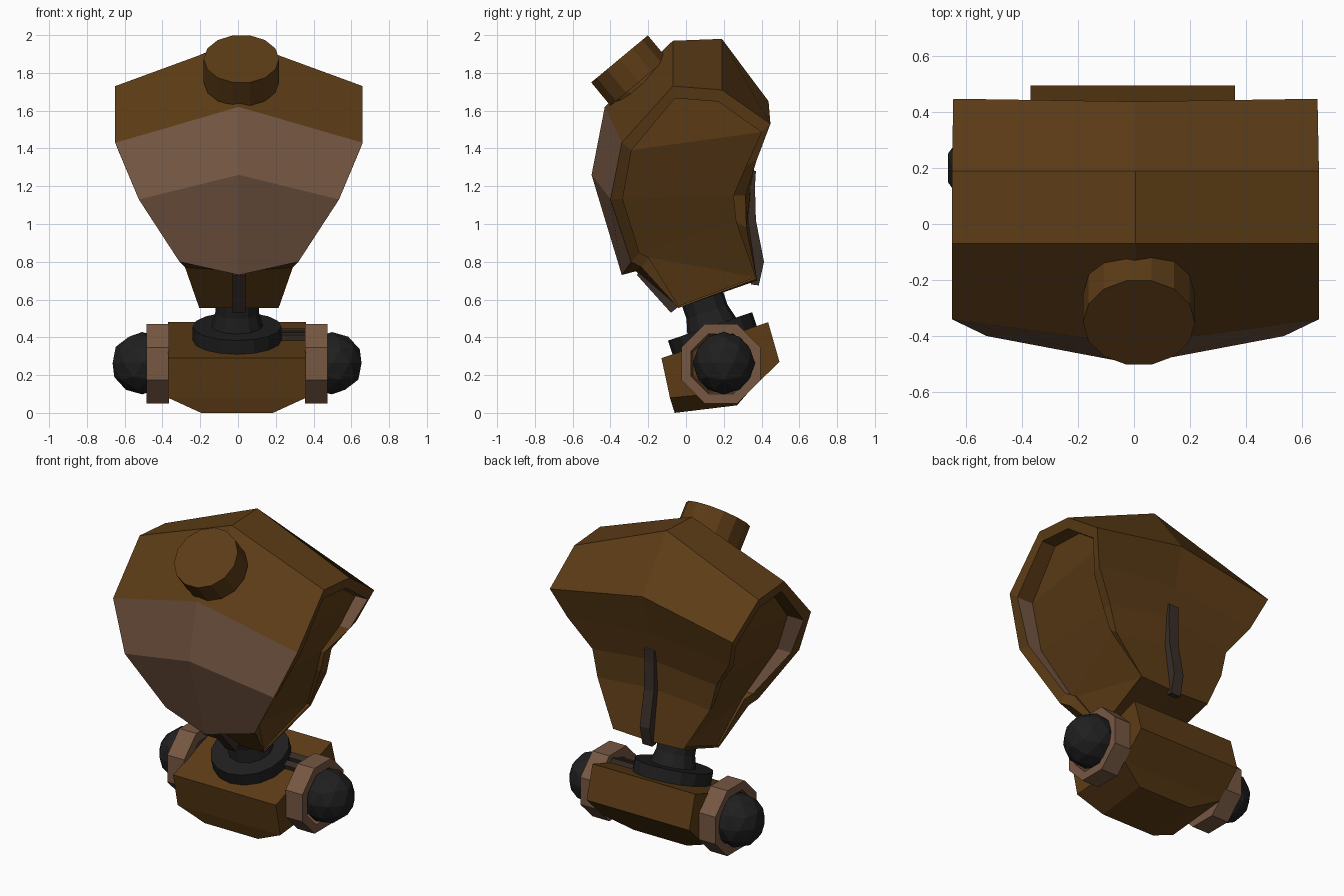
import bpy, bmesh, math
from mathutils import Vector

if "Cube" in bpy.data.objects:
    bpy.data.objects.remove(bpy.data.objects["Cube"])


def material(name, rgb):
    m = bpy.data.materials.new(name)
    m.diffuse_color = (*rgb, 1)
    m.use_nodes = True
    m.node_tree.nodes["Principled BSDF"].inputs["Base Color"].default_value = m.diffuse_color
    return m


BROWN = material("brown", (0.108, 0.045, 0.008))
TAN = material("tan", (0.18, 0.096, 0.055))
DARK = material("dark", (0.014, 0.014, 0.014))
UMBER = material("umber", (0.04, 0.027, 0.021))
CX = .005  # the chest sits slightly to the right of the pelvis


def make(name, verts, faces, mats, indices=None):
    me = bpy.data.meshes.new(name)
    me.from_pydata(verts, [], faces)
    for m in mats:
        me.materials.append(m)
    if indices:
        me.polygons.foreach_set("material_index", indices)
    bm = bmesh.new()
    bm.from_mesh(me)
    bmesh.ops.recalc_face_normals(bm, faces=bm.faces)
    bm.to_mesh(me)
    bm.free()
    ob = bpy.data.objects.new(name, me)
    bpy.context.collection.objects.link(ob)
    return ob


def lathe(name, profile, sides, center, axis, mat, turn=0.0):
    """Spin (radius, height) points round an axis; closed profiles make rings."""
    n = len(profile)
    q = Vector((0, 0, 1)).rotation_difference(Vector(axis))
    verts = []
    for i in range(sides):
        a = 2 * math.pi * i / sides + turn
        verts += [Vector(center) + q @ Vector((r * math.cos(a), r * math.sin(a), h)) for r, h in profile]
    faces = [(i * n + j, i * n + j + 1, (i + 1) % sides * n + j + 1, (i + 1) % sides * n + j)
             for i in range(sides) for j in range(n - 1)]
    if profile[0] != profile[-1]:
        faces += [tuple(i * n for i in range(sides)), tuple(i * n + n - 1 for i in range(sides))]
    return make(name, verts, faces, [mat])


def prism(name, outline, x0, x1, mat):
    """Extrude a (y, z) outline along x."""
    n = len(outline)
    verts = [(x, y, z) for x in (x0, x1) for y, z in outline]
    faces = [tuple(range(n)), tuple(range(n, 2 * n))]
    faces += [(i, (i + 1) % n, n + (i + 1) % n, n + i) for i in range(n)]
    return make(name, verts, faces, [mat])


# chest: middle profile (y, z), side rim (x, y, z), recess depth
LOOP = [
    ((-.43, 1.62), (.655, -.34, 1.43), .13),
    ((-.07, 1.97), (.655, -.07, 1.73), .11),
    ((.19, 1.98), (.655, .19, 1.71), .10),
    ((.437, 1.65), (.65, .447, 1.53), .10),
    ((.38, 1.40), (.575, .375, 1.34), .08),
    ((.345, 1.21), (.44, .315, 1.15), .03),
    ((.33, 1.02), (.40, .32, .98), .03),
    ((.375, .70), (.25, .375, .71), .02),
    ((-.04, .555), (.21, -.04, .555), .01),
    ((-.265, .75), (.285, -.235, .77), .02),
    ((-.34, .73), (.315, -.29, .80), .05),
    ((-.50, 1.26), (.53, -.40, 1.13), .11),
]
n = len(LOOP)
verts, faces, idx = [(CX, *c) for c, s, d in LOOP], [], []
for sgn in (1, -1):
    base = len(verts)
    outer, inner, deep = [], [], []
    for c, (x, y, z), d in LOOP:
        to = Vector((.03 - y, 1.15 - z)).normalized() * (.012 if z < .74 else .065)
        yy, zz = y + to.x, z + to.y
        outer.append((sgn * x + CX, y, z))
        inner.append((sgn * (x - d * .12) + CX, yy, zz))
        deep.append((sgn * (x - d) + CX, yy, zz))
    verts += outer + inner + deep
    o, i2, dp = base, base + n, base + 2 * n
    for i in range(n):
        j = (i + 1) % n
        faces += [(i, j, o + j, o + i), (o + i, o + j, i2 + j, i2 + i), (i2 + i, i2 + j, dp + j, dp + i)]
        idx += [1 if i in (10, 11) else 0, 0, 1 if i in (2, 3, 10, 11) else 0]
    # recessed panel in strips from front to back
    for f in [(0, 1, 2, 3), (11, 0, 3, 4, 5), (10, 11, 5, 6), (9, 10, 6, 7), (8, 9, 7)]:
        faces.append(tuple(dp + k for k in f))
        idx.append(0)
make("chest", verts, faces, [BROWN, TAN], idx)

# strips down the back and under the belly
prism("spine_strip", [(.33, 1.29), (.37, 1.28), (.365, 1.2), (.37, 1.02), (.413, .8), (.385, .675),
                      (.345, .68), (.35, .8), (.31, 1.02), (.32, 1.2)], -.03, .04, UMBER)
prism("belly_strip", [(-.26, .73), (-.08, .53), (-.03, .57), (-.24, .77)], -.03, .04, UMBER)

# neck socket, leaning forward
NECK = (0, -.64, .77)
lathe("neck", [(.2, -.16), (.2, 0)], 14, (.018, -.352, 1.874), NECK, BROWN)
lathe("neck_collar", [(.18, -.3), (.18, -.1)], 14, (.018, -.345, 1.875), NECK, BROWN)

# waist joint, leaning with the pelvis
LEAN = (0, -.32, .95)
lathe("waist_disc", [(.235, -.04), (.235, .04)], 16, (-.005, .14, .42), LEAN, DARK)
lathe("waist_rod", [(.14, .03), (.115, .12), (.115, .3)], 12, (-.005, .15, .42), LEAN, DARK)

# pelvis: wedge with a narrowed underside
sec = [(.365, -.13, .29), (.365, .435, .48), (.365, .495, .27), (.365, .34, .12),
       (.19, .27, .04), (.19, -.06, 0), (.365, -.085, .08)]
m = len(sec)
pv = [(s * x - .005, y, z) for s in (1, -1) for x, y, z in sec]
pf = [f for b in (0, m) for f in ((b, b + 1, b + 2, b + 3, b + 6), (b + 3, b + 4, b + 5, b + 6))]
pf += [(i, (i + 1) % m, m + (i + 1) % m, m + i) for i in range(m)]
make("pelvis", pv, pf, [BROWN])

# hips: octagonal rings holding ball joints
for side, s in (("right", 1), ("left", -1)):
    lathe("hip_ring_" + side, [(.16, 0), (.227, 0), (.227, .12), (.172, .12), (.16, 0)], 8,
          (s * .36 - .005, .185, .26), (s, 0, 0), TAN, math.pi / 8)
    bpy.ops.mesh.primitive_ico_sphere_add(subdivisions=2, radius=.165, location=(s * .502 - .005, .2, .263))
    ball = bpy.context.object
    ball.name = "hip_ball_" + side
    ball.data.materials.append(DARK)

# small linkage between waist disc and one hip
for y in (.17, .235):
    bpy.ops.mesh.primitive_cube_add(size=1, location=(.28, y, .39 + (y - .17) * .34))
    bar = bpy.context.object
    bar.name = "hip_link"
    bar.scale = (.17, .045, .06)
    bar.rotation_euler = (.32, 0, 0)
    bar.data.materials.append(UMBER)
